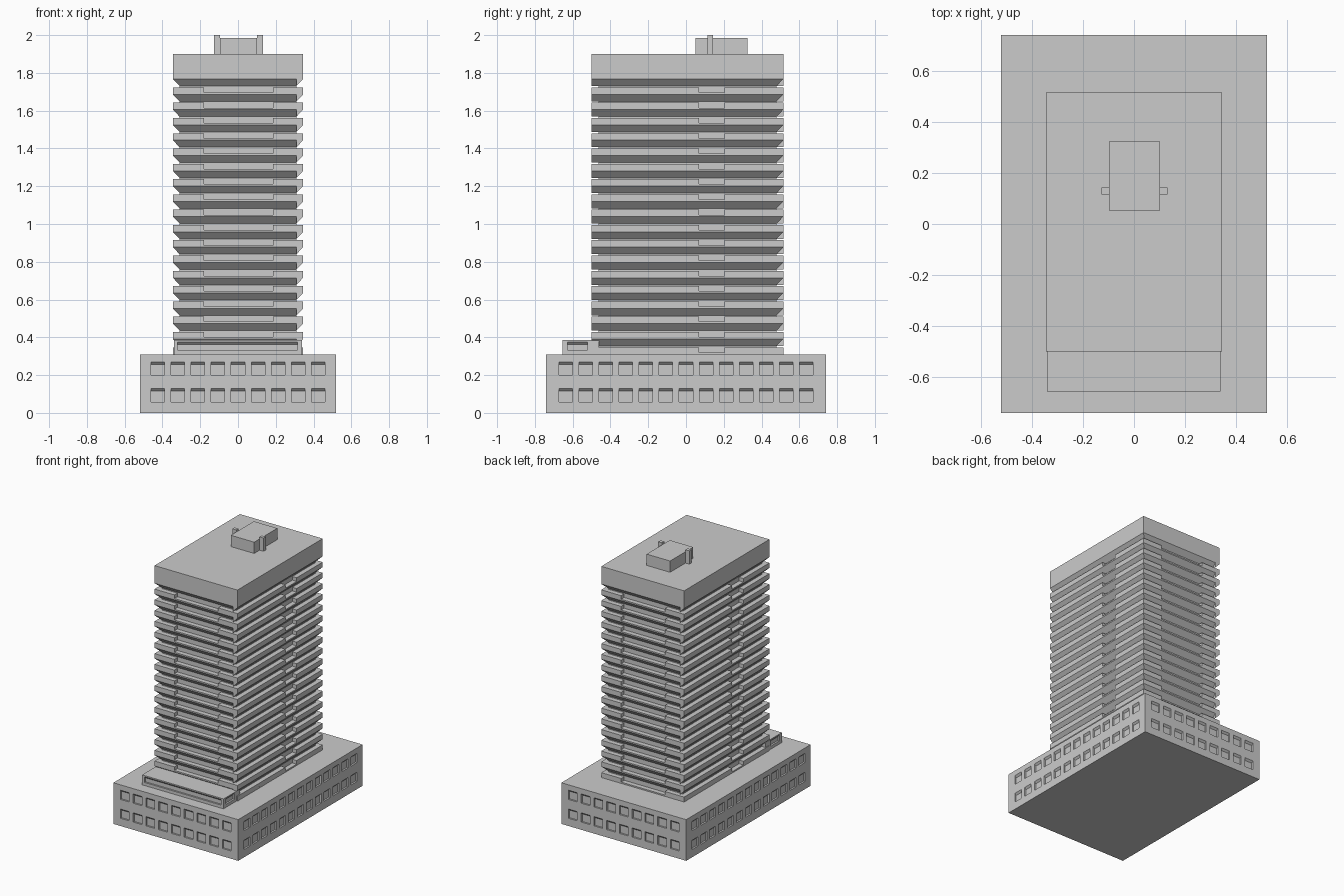
import bpy, bmesh, math
from mathutils import Vector

if "Cube" in bpy.data.objects:
    bpy.data.objects.remove(bpy.data.objects["Cube"])

concrete = bpy.data.materials.new("concrete_grey")
concrete.diffuse_color = (0.6, 0.6, 0.6, 1)
concrete.use_nodes = True
concrete.node_tree.nodes["Principled BSDF"].inputs["Base Color"].default_value = concrete.diffuse_color


def finish(bm, name):
    bmesh.ops.recalc_face_normals(bm, faces=bm.faces)
    mesh = bpy.data.meshes.new(name)
    bm.to_mesh(mesh)
    bm.free()
    mesh.materials.append(concrete)
    ob = bpy.data.objects.new(name, mesh)
    bpy.context.collection.objects.link(ob)
    return ob


def loft(bm, low, high):
    """Solid between two loops with matching point counts."""
    a = [bm.verts.new(p) for p in low]
    b = [bm.verts.new(p) for p in high]
    n = len(a)
    bm.faces.new(a[::-1])
    bm.faces.new(b)
    for i in range(n):
        j = (i + 1) % n
        bm.faces.new((a[i], a[j], b[j], b[i]))


def rect(x0, x1, y0, y1, z):
    return [(x0, y0, z), (x1, y0, z), (x1, y1, z), (x0, y1, z)]


def add_box(bm, x0, x1, y0, y1, z0, z1):
    loft(bm, rect(x0, x1, y0, y1, z0), rect(x0, x1, y0, y1, z1))


def box(name, *dims):
    bm = bmesh.new()
    add_box(bm, *dims)
    return finish(bm, name)


def add_recess(bm, side, plane, centre, half, z0, z1, depth=0.013):
    """Window-shaped cutter with a sloping head; side 0..3 = front, right, back, left."""
    ang = side * math.pi / 2
    n = Vector((math.sin(ang), -math.cos(ang), 0))
    t = Vector((math.cos(ang), math.sin(ang), 0))
    profile = [(0.01, z0), (-depth, z0), (-depth, z1 - depth), (0, z1), (0.01, z1)]
    ends = [[n * (plane + d) + t * (centre + s * half) + Vector((0, 0, z))
             for d, z in profile] for s in (-1, 1)]
    loft(bm, *ends)


def cut(target, bm, name):
    cutter = finish(bm, name)
    cutter.hide_render = True
    cutter.hide_viewport = True
    mod = target.modifiers.new("recesses", 'BOOLEAN')
    mod.operation = 'DIFFERENCE'
    mod.solver = 'EXACT'
    mod.object = cutter


# Podium with two rows of recessed windows on every side
podium = box("podium", -0.52, 0.52, -0.74, 0.74, 0, 0.31)
bm = bmesh.new()
for side in range(4):
    plane, count = ((0.74, 9), (0.52, 13))[side % 2]
    for i in range(count):
        for z in (0.058, 0.2):
            add_recess(bm, side, plane, (i - (count - 1) / 2) * 0.1062, 0.036, z, z + 0.07)
cut(podium, bm, "podium_window_cutter")

# Low entrance block in front of the tower, with long recessed windows
annex = box("front_annex", -0.34, 0.338, -0.655, -0.46, 0.31, 0.385)
bm = bmesh.new()
add_recess(bm, 0, 0.655, -0.002, 0.318, 0.333, 0.376)
add_recess(bm, 1, 0.338, -0.575, 0.053, 0.333, 0.376)
add_recess(bm, 3, 0.34, 0.575, 0.053, 0.333, 0.376)
cut(annex, bm, "annex_window_cutter")

# Tower footprint and the setback of the glazed core
X, Y0, Y1, IN = 0.345, -0.5, 0.515, 0.036
YC = (Y0 + Y1) / 2
PITCH, TOP = 0.0809, 1.767
box("tower_core", -X + IN, X - IN, Y0 + IN, Y1 - IN, 0.31, 1.8)


def add_soffit(bm, z):
    """Sloping underside, with square ends at two opposite corners."""
    h = 0.037
    loft(bm, rect(-X + IN, X - IN, Y0 + IN, Y1 - IN, z - h), rect(-X, X, Y0, Y1, z))
    for s in (1, -1):
        ends = [[(s * (X - IN), YC + s * (y - YC), z - h),
                 (s * X, YC + s * (y - YC), z),
                 (s * (X - IN), YC + s * (y - YC), z)] for y in (Y0, Y0 + IN)]
        loft(bm, *ends)


def add_parapets(bm, z0, z1):
    """Raised edge, stepped down in the middle of each side."""
    for s in (1, -1):
        def part(x0, x1, y0, y1):
            xs = sorted((s * x0, s * x1))
            ys = sorted((YC + s * (y0 - YC), YC + s * (y1 - YC)))
            add_box(bm, *xs, *ys, z0, z1)
        part(-X, -0.18, Y0, Y0 + IN)
        part(0.185, X, Y0, Y0 + IN)
        part(X - IN, X, Y0 + IN, 0.07)
        part(X - IN, X, 0.205, Y1 - IN)


# Repeated floors; the lowest one rests on the podium
for i in range(1, 19):
    z = TOP - i * PITCH
    bm = bmesh.new()
    if i < 18:
        add_soffit(bm, z)
    else:
        z = 0.31
    add_box(bm, -X, X, Y0, Y1, z, z + 0.01)
    add_parapets(bm, z + 0.01, z + 0.037)
    finish(bm, "floor_%02d" % (19 - i))

# Deep roof block with the same sloping underside
bm = bmesh.new()
add_soffit(bm, TOP)
add_box(bm, -X, X, Y0, Y1, TOP, 1.9)
finish(bm, "roof_block")

# Rooftop plant room with two side chimneys
box("plant_room", -0.095, 0.1, 0.05, 0.325, 1.9, 1.985)
box("left_chimney", -0.127, -0.095, 0.115, 0.142, 1.9, 2.0)
box("right_chimney", 0.1, 0.132, 0.115, 0.142, 1.9, 2.0)
